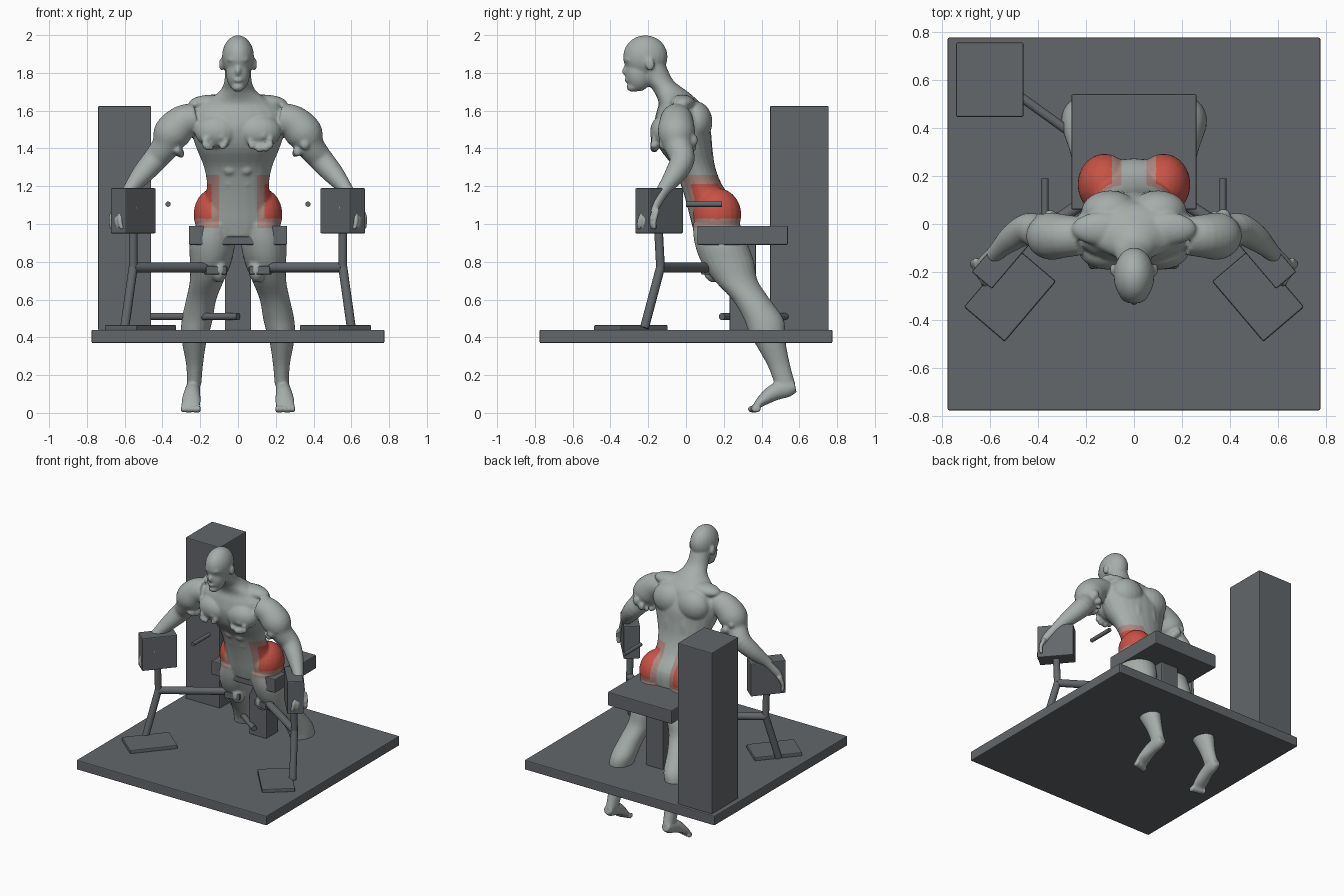
import bpy, bmesh, math, random
from mathutils import Vector, Matrix

if bpy.data.objects.get("Cube"):
    bpy.data.objects.remove(bpy.data.objects["Cube"])
random.seed(4)


def material(name, color):
    mat = bpy.data.materials.new(name)
    mat.use_nodes = True
    mat.diffuse_color = (*color, 1)
    mat.node_tree.nodes["Principled BSDF"].inputs["Base Color"].default_value = (*color, 1)
    return mat


skin = material("pale grey skin", (.38, .42, .40))
steel = material("dark steel", (.125, .135, .145))
red = material("muscle red", (.58, .085, .06))
pink = material("faded red", (.42, .25, .22))


def finish(name, bm, mats):
    bmesh.ops.recalc_face_normals(bm, faces=bm.faces)
    mesh = bpy.data.meshes.new(name)
    bm.to_mesh(mesh)
    bm.free()
    obj = bpy.data.objects.new(name, mesh)
    bpy.context.scene.collection.objects.link(obj)
    for mat in mats:
        mesh.materials.append(mat)
    return obj


# ---------- Equipment helpers ----------
def box(name, center, size, turn=0):
    bm = bmesh.new()
    place = Matrix.Translation(center) @ Matrix.Rotation(turn, 4, "Z") @ Matrix.Diagonal((*size, 1))
    bmesh.ops.create_cube(bm, size=1, matrix=place)
    obj = finish(name, bm, [steel])
    bevel = obj.modifiers.new("soft edge", "BEVEL")
    bevel.width = .006
    bevel.segments = 2
    return obj


def rod(name, start, end, radius):
    start, end = Vector(start), Vector(end)
    axis = end - start
    bm = bmesh.new()
    place = Matrix.Translation((start + end) / 2) @ axis.to_track_quat("Z", "Y").to_matrix().to_4x4()
    bmesh.ops.create_cone(bm, cap_ends=True, segments=20, radius1=radius, radius2=radius,
                          depth=axis.length, matrix=place)
    for face in bm.faces:
        face.smooth = len(face.verts) == 4
    return finish(name, bm, [steel])


# ---------- Platform, tower and seat ----------
box("platform", (0, 0, .405), (1.55, 1.55, .07))
box("weight_tower", (-.6, .6, 1.03), (.28, .31, 1.19))
box("seat", (0, .3, .94), (.52, .48, .1))
box("seat_post", (0, .3, .665), (.14, .14, .46))
rod("tower_link", (-.48, .535, .51), (0, .19, .51), .019)

# ---------- Mirrored arm stations ----------
for s, side in ((1, "left"), (-1, "right")):
    turn = s * math.radians(-49.6)
    box(side + "_foot_plate", (s * .516, -.292, .45), (.328, .2215, .03), turn)
    box(side + "_arm_pad", (s * .555, -.1425, 1.07), (.242, .11, .24), turn)
    elbow = (s * .555, -.135, .77)
    rod(side + "_lower_strut", (s * .6, -.22, .45), elbow, .024)
    rod(side + "_upper_strut", elbow, (s * .555, -.145, .96), .023)
    rod(side + "_cross_bar", elbow, (s * .16, .12, .77), .026)
    box(side + "_knee_bracket", (s * .12, .12, .755), (.11, .06, .045), turn / 4)
    rod(side + "_grip", (s * .37, 0, 1.105), (s * .37, .19, 1.105), .014)

# ---------- Body helpers, all feeding one mesh ----------
body = bmesh.new()


def blob(center, radii, s=1):
    place = Matrix.Translation((s * center[0], center[1], center[2])) @ Matrix.Diagonal((*radii, 1))
    bmesh.ops.create_uvsphere(body, u_segments=20, v_segments=14, radius=1, matrix=place)


def spline(a, b, c, d, t):
    return (b * 2 + (c - a) * t + (a * 2 - b * 5 + c * 4 - d) * t**2
            + (b * 3 - a - c * 3 + d) * t**3) / 2


def loft(stations, s=1, level=True, steps=4, sides=24):
    """Skin rings through (x, y, z, width, depth) stations."""
    keys = [Vector(k) for k in stations]
    keys = [keys[0]] + keys + [keys[-1]]
    rows = [spline(*keys[i:i + 4], t / steps) for i in range(len(keys) - 3) for t in range(steps)]
    rows.append(keys[-1])
    rings = []
    for i, row in enumerate(rows):
        center = Vector(row[:3])
        along = Vector(rows[min(i + 1, len(rows) - 1)][:3]) - Vector(rows[max(i - 1, 0)][:3])
        spin = Matrix.Identity(3) if level else along.to_track_quat("Z", "Y").to_matrix()
        ring = []
        for k in range(sides):
            a = math.tau * k / sides
            p = center + spin @ Vector((row[3] * math.cos(a), row[4] * math.sin(a), 0))
            ring.append(body.verts.new((s * p.x, p.y, p.z)))
        rings.append(ring)
    for low, high in zip(rings, rings[1:]):
        for k in range(sides):
            n = (k + 1) % sides
            body.faces.new((low[k], low[n], high[n], high[k]))
    body.faces.new(rings[0])
    body.faces.new(rings[-1])


# Torso and neck
loft([(0, .15, .93, .15, .10), (0, .15, 1, .19, .12), (0, .135, 1.1, .185, .13),
      (0, .085, 1.2, .165, .11), (0, .045, 1.3, .18, .11), (0, 0, 1.4, .22, .14),
      (0, -.02, 1.5, .25, .15), (0, -.03, 1.58, .25, .13), (0, -.035, 1.64, .19, .11),
      (0, -.08, 1.7, .10, .09), (0, -.14, 1.76, .072, .073), (0, -.18, 1.85, .07, .07)])

# Head and face
blob((0, -.215, 1.885), (.085, .118, .114))
blob((0, -.25, 1.8), (.064, .072, .098))
blob((0, -.28, 1.725), (.035, .035, .026))
blob((0, -.315, 1.81), (.017, .024, .026))
blob((0, -.3, 1.87), (.06, .032, .02))
blob((0, -.308, 1.762), (.026, .018, .014))

for s in (1, -1):
    blob((.088, -.19, 1.845), (.012, .024, .034), s)
    # Chest, back and buttock muscles
    blob((.11, -.11, 1.49), (.12, .08, .09), s)
    blob((.1, .05, 1.54), (.12, .09, .11), s)
    blob((.06, .06, 1.36), (.06, .08, .2), s)
    blob((.13, -.02, 1.64), (.13, .07, .045), s)
    blob((.122, .165, 1.05), (.113, .128, .14), s)
    for row in range(4):
        blob((.042, -.068 + .035 * row, 1.36 - .07 * row), (.038, .03, .034), s)
    # Leg
    loft([(.12, .16, 1, .10, .125), (.135, .185, .9, .12, .14), (.145, .22, .8, .11, .14),
          (.165, .265, .7, .09, .115), (.195, .345, .6, .08, .10), (.215, .41, .5, .082, .105),
          (.228, .43, .42, .075, .095), (.232, .45, .36, .062, .08), (.23, .492, .25, .044, .06),
          (.232, .525, .15, .038, .055)], s)
    blob((.1, .15, .76), (.045, .06, .07), s)
    # Foot and toes
    loft([(.235, .578, .14, .03, .03), (.237, .54, .13, .037, .045), (.242, .47, .11, .042, .045),
          (.248, .41, .07, .05, .032), (.25, .37, .036, .05, .018)], s, level=False)
    for toe in range(5):
        blob((.208 + .021 * toe, .352 + .005 * toe, .02), (.012, .026, .02), s)
    # Arm: shoulder, upper arm, forearm, wrist, palm
    loft([(.22, -.05, 1.56, .08, .08), (.29, -.05, 1.54, .09, .09), (.35, -.05, 1.48, .098, .098),
          (.385, -.04, 1.41, .075, .075), (.44, -.02, 1.34, .066, .066),
          (.51, -.06, 1.26, .055, .055), (.575, -.12, 1.18, .036, .036),
          (.615, -.165, 1.11, .038, .032), (.635, -.19, 1.06, .036, .026)], s, level=False)
    # Fingers and thumb wrapped over the pad
    for f in range(4):
        root = (.612 + .014 * f, -.21 + .02 * f, 1.08, .014, .014)
        knuckle = (.625 + .016 * f, -.245 + .026 * f, 1.02, .014, .014)
        tip = (.612 + .018 * f, -.25 + .028 * f, .97, .011, .011)
        loft([root, knuckle, tip], s, level=False)
    loft([(.6, -.16, 1.13, .018, .018), (.555, -.195, 1.11, .016, .016),
          (.54, -.195, 1.07, .013, .013)], s, level=False)
    # Torn muscle edges on the chest and around the upper arm
    for i in range(16):
        a = random.uniform(0, math.tau)
        r = random.uniform(.012, .024)
        blob((.12 + .055 * math.cos(a), -.168, 1.435 + .035 * math.sin(a)), (r, r, r), s)
        rim = Vector((math.cos(a) * .7, math.sin(a), math.cos(a) * .7)) * .082
        blob(Vector((.36, -.04, 1.43)) + rim, (r * 1.2, r, r * 1.4), s)

# ---------- Fuse the body and bake the modifiers ----------
rough = finish("athlete_source", body, [skin, red, pink])
fuse = rough.modifiers.new("fuse", "REMESH")
fuse.mode = "VOXEL"
fuse.voxel_size = .008
soften = rough.modifiers.new("soften", "SMOOTH")
soften.factor = .5
soften.iterations = 4
graph = bpy.context.evaluated_depsgraph_get()
mesh = bpy.data.meshes.new_from_object(rough.evaluated_get(graph))
bpy.data.objects.remove(rough)
athlete = bpy.data.objects.new("athlete", mesh)
bpy.context.scene.collection.objects.link(athlete)
mesh.materials.clear()
for mat in (skin, red, pink):
    mesh.materials.append(mat)

# Highlighted hip muscles: red core with a faded border
for face in mesh.polygons:
    face.use_smooth = True
    x, y, z = abs(face.center.x), face.center.y, face.center.z
    height = abs(z - 1.12)
    inner = .14 if y < .1 else .09
    face.material_index = 0
    if x < .28 and height < .14 and x > inner - .04:
        face.material_index = 1 if height < .095 and x > inner else 2
